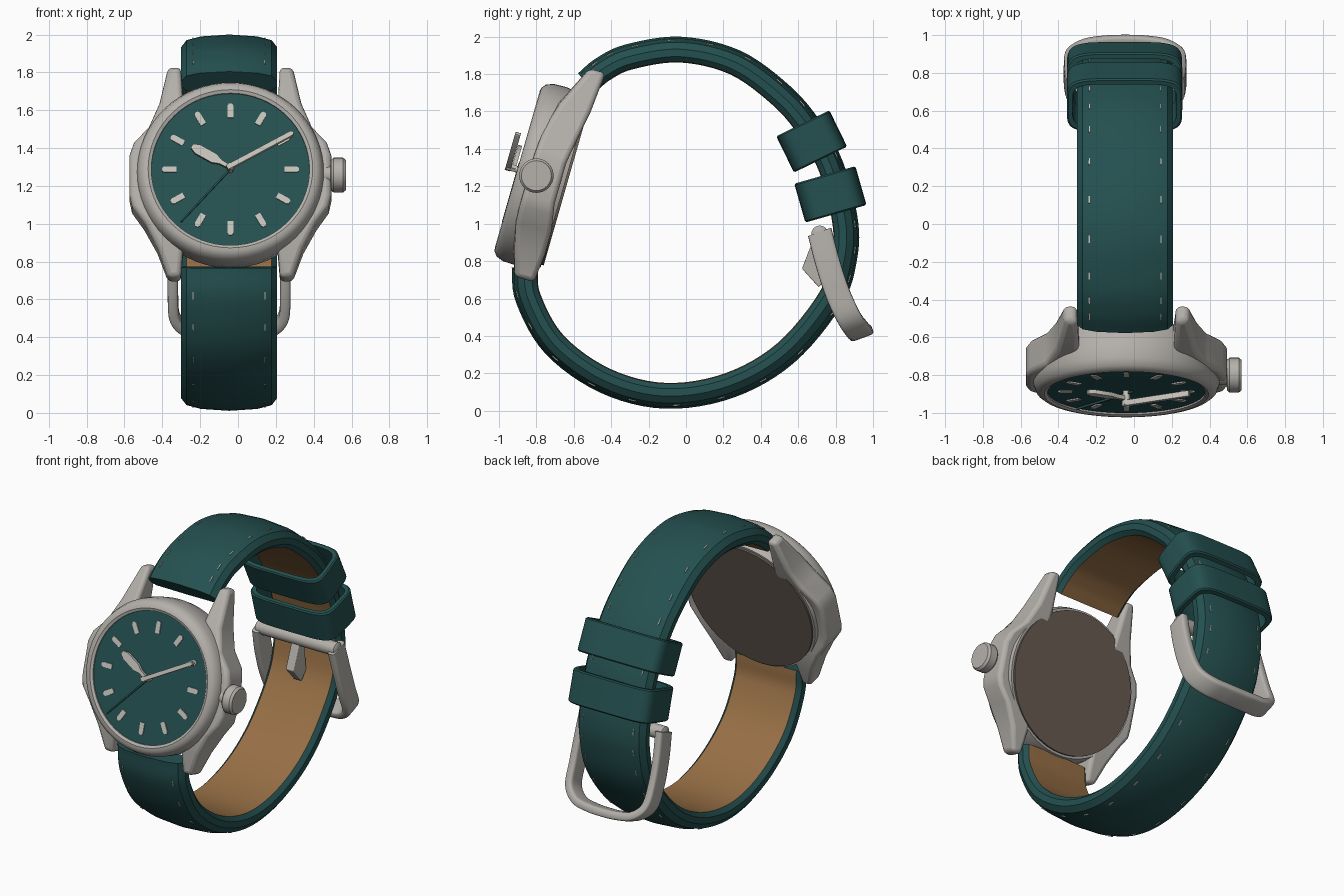
import bpy, bmesh
from math import sin, cos, pi, radians, copysign
from mathutils import Vector, Matrix

if "Cube" in bpy.data.objects:
    bpy.data.objects.remove(bpy.data.objects["Cube"])


def material(name, r, g, b):
    m = bpy.data.materials.new(name)
    m.use_nodes = True
    m.diffuse_color = (r, g, b, 1)
    m.node_tree.nodes["Principled BSDF"].inputs["Base Color"].default_value = (r, g, b, 1)
    return m


STEEL = material("brushed steel", .46, .44, .41)
TEAL = material("teal leather", .018, .08, .08)
TAN = material("tan lining", .31, .16, .06)
TAUPE = material("taupe back plate", .14, .108, .085)
PALE = material("pale marker", .56, .54, .49)

MID = -.047                        # centre line of strap and case
DIAL = Matrix.Translation((MID + .007, -.9, 1.29)) @ Matrix.Rotation(radians(74), 4, 'X')
objects = []


def finish(name, bm, mats, matrix=None, bevel=0):
    if matrix:
        bm.transform(matrix)
    bmesh.ops.recalc_face_normals(bm, faces=bm.faces)
    mesh = bpy.data.meshes.new(name)
    bm.to_mesh(mesh)
    bm.free()
    for m in mats:
        mesh.materials.append(m)
    ob = bpy.data.objects.new(name, mesh)
    bpy.context.collection.objects.link(ob)
    if bevel:
        mod = ob.modifiers.new("soft edges", 'BEVEL')
        mod.width, mod.segments, mod.limit_method = bevel, 3, 'ANGLE'
    objects.append(ob)
    return ob


def loft(name, rings, mats, loop=False, cap=True, paint=None, matrix=None, bevel=0):
    """Skin a row of closed rings; paint(j) gives the material of strip j."""
    bm = bmesh.new()
    rows = [[bm.verts.new(p) for p in ring] for ring in rings]
    pairs = list(zip(rows, rows[1:])) + ([(rows[-1], rows[0])] if loop else [])
    for a, b in pairs:
        for j in range(len(a)):
            k = (j + 1) % len(a)
            f = bm.faces.new((a[j], a[k], b[k], b[j]))
            f.material_index = paint(j) if paint else 0
    if cap and not loop:
        bm.faces.new(rows[0])
        bm.faces.new(rows[-1])
    return finish(name, bm, mats, matrix, bevel)


def lathe(name, profile, mat, matrix, steps=64):
    rings = [[(r * cos(2 * pi * i / steps), r * sin(2 * pi * i / steps), h)
              for i in range(steps)] for r, h in profile]
    return loft(name, rings, [mat], matrix=matrix)


def prism(name, outline, low, high, mat, matrix):
    return loft(name, [[(x, y, h) for x, y in outline] for h in (low, high)], [mat], matrix=matrix)


def smooth_path(points, steps):
    """Catmull-Rom curve through the points."""
    p = [Vector(q) for q in points]
    p = [2 * p[0] - p[1]] + p + [2 * p[-1] - p[-2]]
    out = []
    for a, b, c, d in zip(p, p[1:], p[2:], p[3:]):
        for i in range(steps):
            t = i / steps
            out.append(.5 * (2 * b + (c - a) * t + (2 * a - 5 * b + 4 * c - d) * t * t
                             + (3 * b - a - 3 * c + d) * t ** 3))
    return out + [p[-2]]


def tangents(path):
    last = len(path) - 1
    return [(path[min(i + 1, last)] - path[max(i - 1, 0)]).normalized() for i in range(last + 1)]


# Case: turned body with rounded bezel
lathe("case_body", [(.416, -.05), (.418, -.006), (.435, .002), (.455, -.002), (.478, -.02), (.493, -.06),
                    (.495, -.13), (.485, -.21), (.47, -.262)], STEEL, DIAL)
lathe("back_plate", [(.455, -.25), (.455, -.275)], TAUPE, DIAL)
lathe("dial", [(.42, -.04), (.42, -.015)], TEAL, DIAL)

# Flanks that run out into the lugs: u, inner x, outer x, front depth, back depth
FLANK = [(-.555, .262, .33, -.135, -.25), (-.4, .25, .385, -.09, -.265), (-.27, .25, .455, -.06, -.265),
         (-.18, .25, .52, -.055, -.25), (-.12, .25, .533, -.055, -.24), (.1, .25, .533, -.055, -.24),
         (.17, .25, .51, -.06, -.25), (.26, .25, .43, -.07, -.265), (.4, .25, .375, -.11, -.29),
         (.625, .262, .33, -.215, -.31)]
for side, word in ((1, "left"), (-1, "right")):
    loft(word + "_lugs", [[(side * a, u, f), (side * b, u, f - .01), (side * b, u, g), (side * a, u, g)]
                          for u, a, b, f, g in FLANK], [STEEL], matrix=DIAL, bevel=.025)

# Crown
lathe("crown", [(.05, 0), (.05, .05), (.08, .052), (.092, .065), (.092, .115), (.08, .13)], STEEL,
      Matrix.Translation((.44, -.8, 1.257)) @ Matrix.Rotation(pi / 2, 4, 'Y'), 32)

# Hour markers
for i in range(12):
    prism("hour_marker", [(-.016, .285), (.016, .285), (.016, .35), (.008, .362), (-.008, .362), (-.016, .35)],
          -.016, -.008, PALE, DIAL @ Matrix.Rotation(i * pi / 6, 4, 'Z'))


# Hands: half outlines as (half width, reach)
def hand(name, half, angle, low, high, mat):
    outline = half + [(-w, r) for w, r in reversed(half)]
    prism(name, outline, low, high, mat, DIAL @ Matrix.Rotation(radians(angle), 4, 'Z'))


hand("hour_hand", [(.009, -.02), (.012, .06), (.027, .1), (.027, .2), (.012, .235)], 60, .012, .034, PALE)
hand("minute_hand", [(.013, -.02), (.013, .37), (.006, .38)], -61, .036, .066, PALE)
hand("second_hand", [(.005, -.05), (.004, .39)], 138, -.008, .004, TEAL)
lathe("hand_post", [(.018, -.015), (.018, .06)], PALE, DIAL, 16)

# Strap: one band with a domed outside and a tan lining
PATH = [(0, -.53, 1.75), (0, -.44, 1.825), (0, -.3, 1.89), (0, -.03, 1.928), (0, .26, 1.86), (0, .5, 1.69),
        (0, .65, 1.52), (0, .77, 1.31), (0, .845, 1.03), (0, .845, .83), (0, .77, .6), (0, .53, .31),
        (0, .23, .138), (0, -.11, .083), (0, -.43, .163), (0, -.7, .355), (0, -.84, .6), (0, -.86, .77)]
path = smooth_path(PATH, 6)
dirs = tangents(path)
HALF = [(0, .072), (.15, .062), (.225, .042), (.254, .005), (.252, -.035), (.225, -.062), (0, -.066)]
section = HALF + [(-x, h) for x, h in reversed(HALF[1:-1])]


def strap_point(i, x, h):
    out = Vector((0, -dirs[i].z, dirs[i].y))
    return path[i] + Vector((MID + x, 0, 0)) + out * h


loft("strap", [[strap_point(i, x, h) for x, h in section] for i in range(len(path))],
     [TEAL, TAN], paint=lambda j: 1 if j in (5, 6) else 0)

# Stitches
bm = bmesh.new()
for i in range(5, len(path) - 4, 4):
    for x in (-.19, .19):
        centre = strap_point(i, x, .0535)
        out = Vector((0, -dirs[i].z, dirs[i].y))
        frame = Matrix((Vector((1, 0, 0)), dirs[i], out)).transposed().to_4x4()
        bmesh.ops.create_cube(bm, size=1, matrix=Matrix.Translation(centre) @ frame
                              @ Matrix.Diagonal((.006, .04, .006, 1)))
finish("stitches", bm, [PALE])


# Keeper loops
def rounded(a, b, n=40):
    def power(v):
        return copysign(abs(v) ** .4, v)
    return [(a * power(cos(2 * pi * i / n)), b * power(sin(2 * pi * i / n))) for i in range(n)]


for name, y, z, angle, depth in (("upper_keeper", .672, 1.44, 26, .158), ("lower_keeper", .772, 1.157, 16, .17)):
    place = Matrix.Translation((MID - .003, y, z)) @ Matrix.Rotation(radians(angle), 4, 'X')
    rings = [[(px, py, h) for px, py in rounded(.306 - inset, depth - inset)]
             for inset, h in ((0, -.1), (0, .1), (.008, .108), (.03, .108), (.035, -.108), (.008, -.108))]
    loft(name, rings, [TEAL], loop=True, matrix=place)

# Buckle frame: U-shaped bar sweeping around the outside of the strap
arm = [(.285, .715, .955), (.295, .755, .8), (.297, .81, .63), (.285, .87, .5), (.21, .915, .435), (.1, .932, .418)]
frame_path = smooth_path(arm + [(0, .935, .415)] + [(-x, y, z) for x, y, z in reversed(arm)], 5)
wide = Vector((0, .94, .35))
rings = []
for p, t in zip(frame_path, tangents(frame_path)):
    thin = t.cross(wide).normalized()
    rings.append([p + Vector((MID, 0, 0)) + wide * a + thin * b for a, b in rounded(.066, .028, 20)])
loft("buckle_frame", rings, [STEEL])

# Buckle bar and pointed tongue
lathe("buckle_bar", [(.03, -.305), (.045, -.295), (.045, .295), (.03, .305)], STEEL,
      Matrix.Translation((MID, .715, .945)) @ Matrix.Rotation(pi / 2, 4, 'Y'), 24)
TONGUE = [(.69, .94), (.62, .76), (.71, .66), (.76, .72), (.74, .93)]
loft("buckle_tongue", [[(MID + x, y, z) for y, z in TONGUE] for x in (-.03, .03)], [STEEL], bevel=.006)

# Smooth shading with sharp edges kept
bpy.ops.object.select_all(action='DESELECT')
for ob in objects:
    ob.select_set(True)
bpy.context.view_layer.objects.active = objects[0]
bpy.ops.object.shade_smooth_by_angle(angle=radians(35))
